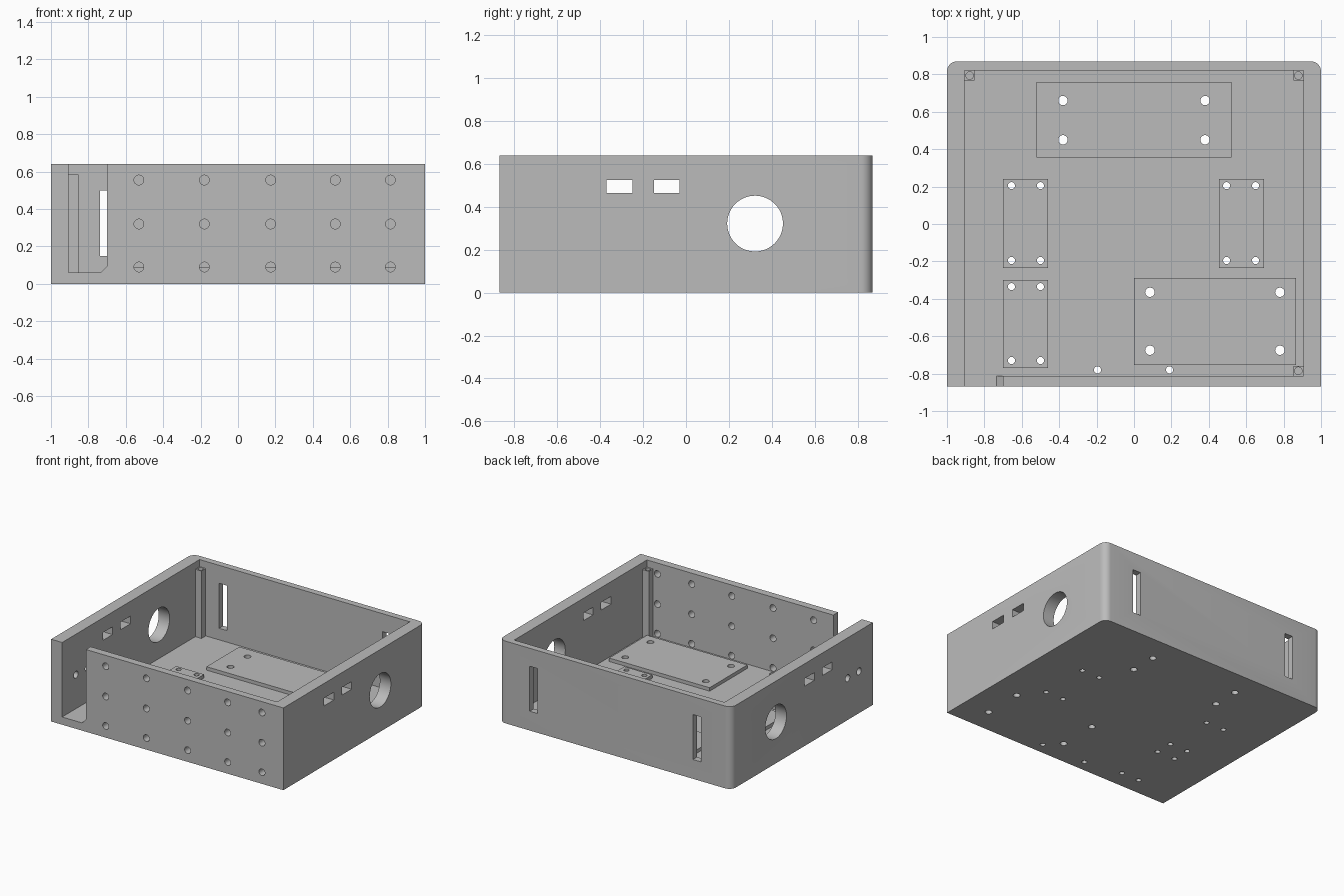
import bpy, bmesh, math
from mathutils import Matrix, Vector

if "Cube" in bpy.data.objects:
    bpy.data.objects.remove(bpy.data.objects["Cube"], do_unlink=True)

grey = bpy.data.materials.new("plain grey")
grey.use_nodes = True
grey.diffuse_color = (0.5, 0.5, 0.5, 1)
grey.node_tree.nodes["Principled BSDF"].inputs["Base Color"].default_value = (0.5, 0.5, 0.5, 1)

W, D, H = 1.0, 0.87, 0.64              # half width, half depth, height
IX, IY0, IY1, FLOOR = 0.905, -0.812, 0.82, 0.06
PLATE_TOP, POST_TOP = 0.087, 0.585


def box(bm, x0, x1, y0, y1, z0, z1):
    m = Matrix.Translation(((x0 + x1) / 2, (y0 + y1) / 2, (z0 + z1) / 2))
    m = m @ Matrix.Diagonal((x1 - x0, y1 - y0, z1 - z0, 1))
    bmesh.ops.create_cube(bm, size=1, matrix=m)


def rod(bm, start, end, radius, segments=32):
    a, b = Vector(start), Vector(end)
    turn = (b - a).to_track_quat('Z', 'Y').to_matrix().to_4x4()
    bmesh.ops.create_cone(bm, cap_ends=True, segments=segments, radius1=radius, radius2=radius,
                          depth=(b - a).length, matrix=Matrix.Translation((a + b) / 2) @ turn)


def prism(bm, points, direction):
    face = bm.faces.new([bm.verts.new(p) for p in points])
    out = bmesh.ops.extrude_face_region(bm, geom=[face])["geom"]
    bmesh.ops.translate(bm, vec=direction, verts=[v for v in out if isinstance(v, bmesh.types.BMVert)])
    bmesh.ops.recalc_face_normals(bm, faces=bm.faces)


def finish(bm, name):
    mesh = bpy.data.meshes.new(name)
    bm.to_mesh(mesh)
    bm.free()
    mesh.materials.append(grey)
    ob = bpy.data.objects.new(name, mesh)
    bpy.context.collection.objects.link(ob)
    return ob


def select(ob):
    bpy.ops.object.select_all(action='DESELECT')
    ob.select_set(True)
    bpy.context.view_layer.objects.active = ob


def cut(ob, bm):
    cutter = finish(bm, "cutter")
    cutter.hide_render = True
    mod = ob.modifiers.new("cut", 'BOOLEAN')
    mod.operation, mod.solver, mod.object = 'DIFFERENCE', 'EXACT', cutter
    select(ob)
    bpy.ops.object.modifier_apply(modifier=mod.name)
    bpy.data.objects.remove(cutter, do_unlink=True)


def smooth(ob):
    select(ob)
    bpy.ops.object.shade_smooth_by_angle(angle=math.radians(30))


# Case block with two rounded back corners
R = 0.055
outline = [(-W, -D, 0), (W, -D, 0)]
for cx, first in ((W - R, 0), (R - W, 90)):
    for i in range(9):
        a = math.radians(first + i * 90 / 8)
        outline.append((cx + R * math.cos(a), D - R + R * math.sin(a), 0))
bm = bmesh.new()
prism(bm, outline, (0, 0, H))
case = finish(bm, "case")

# Hollow interior
bm = bmesh.new()
box(bm, -IX, IX, IY0, IY1, FLOOR, 1)
cut(case, bm)

# Doorway in the front wall, with one chamfered lower corner
bm = bmesh.new()
profile = [(-IX, FLOOR), (-0.735, FLOOR), (-0.70, 0.095), (-0.70, 1), (-IX, 1)]
prism(bm, [(x, -1, z) for x, z in profile], (0, 1 + IY0 + 0.03, 0))
cut(case, bm)

# Mounting plates: x0, x1, y0, y1, hole x pair, hole y pair, hole radius
plates = {
    "back_plate": (-0.52, 0.52, 0.355, 0.76, (-0.38, 0.38), (0.45, 0.66), 0.025),
    "right_middle_plate": (-0.70, -0.46, -0.235, 0.24, (-0.655, -0.5), (-0.195, 0.205), 0.019),
    "left_middle_plate": (0.455, 0.695, -0.235, 0.24, (0.495, 0.65), (-0.195, 0.205), 0.019),
    "right_front_plate": (-0.70, -0.46, -0.77, -0.30, (-0.655, -0.5), (-0.73, -0.335), 0.019),
    "left_front_plate": (0.0, 0.865, -0.755, -0.29, (0.085, 0.78), (-0.675, -0.365), 0.025),
}

# All openings through the case
bm = bmesh.new()
for x in (-0.53, -0.18, 0.175, 0.52, 0.815):          # front screw grid
    for z in (0.09, 0.32, 0.555):
        rod(bm, (x, -1, z), (x, -0.803, z), 0.026)
rod(bm, (-2, 0.322, 0.322), (2, 0.322, 0.322), 0.13, 64)   # side fan holes
for y in (-0.31, -0.09):                              # side ports
    box(bm, -2, 2, y - 0.06, y + 0.06, 0.465, 0.525)
for y in (-0.70, -0.56):                              # right wall holes
    rod(bm, (-1.2, y, 0.325), (-0.8, y, 0.325), 0.027)
for x in (-0.703, 0.703):                             # back wall slots
    box(bm, x - 0.034, x + 0.034, 0.75, 1, 0.15, 0.5)
for x in (-0.195, 0.19):                              # floor holes by the front wall
    rod(bm, (x, -0.78, -0.1), (x, -0.78, FLOOR + 0.002), 0.019)
for *_, xs, ys, r in plates.values():                 # floor holes below plates
    for x in xs:
        for y in ys:
            rod(bm, (x, y, -0.1), (x, y, 0.2), r)
cut(case, bm)
smooth(case)

# Raised plates
for name, (x0, x1, y0, y1, xs, ys, r) in plates.items():
    bm = bmesh.new()
    box(bm, x0, x1, y0, y1, FLOOR, PLATE_TOP)
    plate = finish(bm, name)
    bm = bmesh.new()
    for x in xs:
        for y in ys:
            rod(bm, (x, y, 0), (x, y, 0.2), r)
    cut(plate, bm)
    smooth(plate)

# Corner posts with blind screw holes
S = 0.053
for name, x, y in (("back_right_post", -IX, IY1 - S), ("back_left_post", IX - S, IY1 - S),
                   ("front_left_post", IX - S, IY0)):
    bm = bmesh.new()
    box(bm, x, x + S, y, y + S, FLOOR, POST_TOP)
    post = finish(bm, name)
    bm = bmesh.new()
    rod(bm, (x + S / 2, y + S / 2, POST_TOP - 0.15), (x + S / 2, y + S / 2, 1), 0.02)
    cut(post, bm)
    smooth(post)
